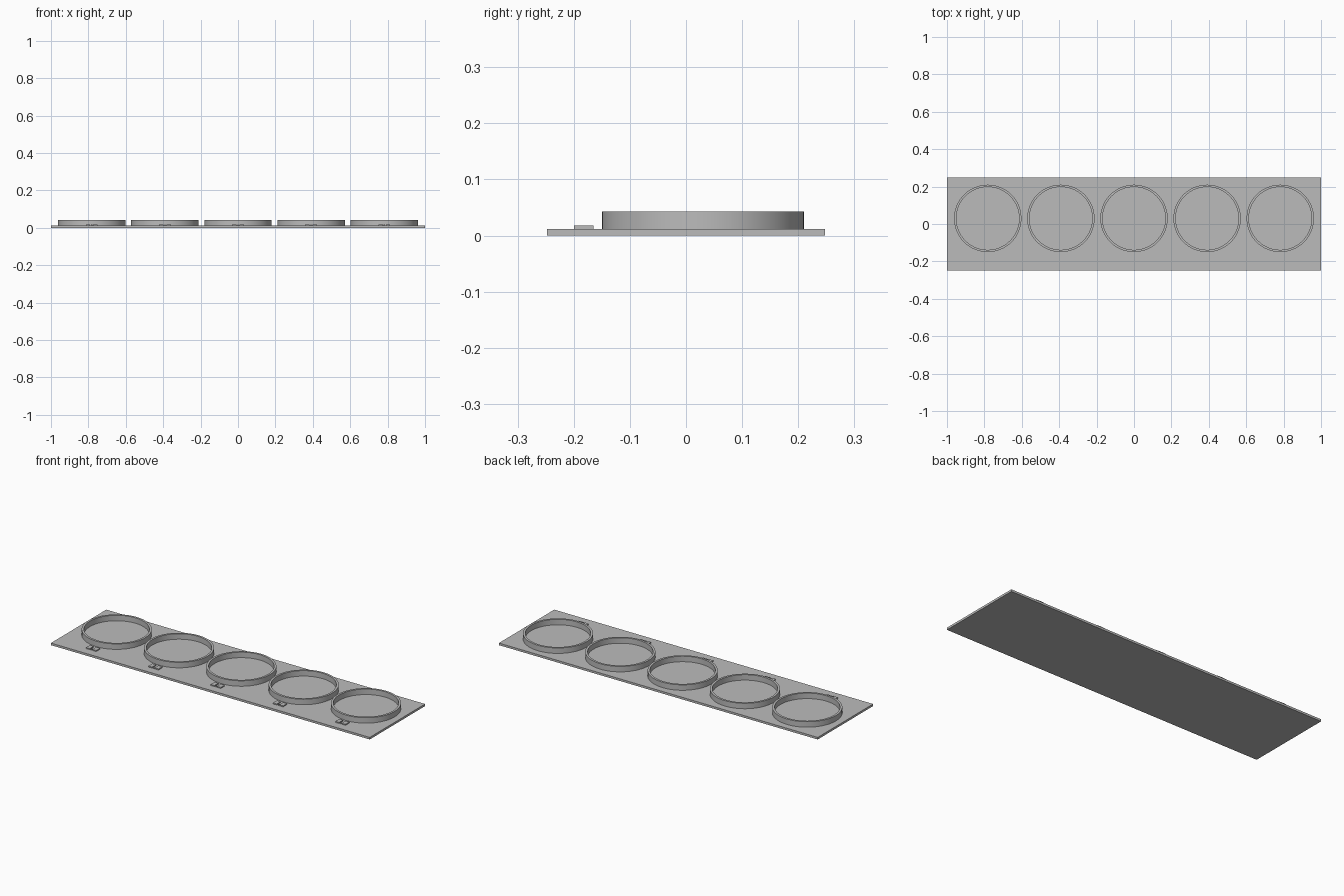
import bpy
import bmesh
from math import cos, sin, tau, radians

cube = bpy.data.objects.get("Cube")
if cube:
    bpy.data.objects.remove(cube, do_unlink=True)

# Single grey material
GREY = (0.5, 0.5, 0.5, 1)
grey = bpy.data.materials.new("plain grey")
grey.use_nodes = True
grey.diffuse_color = GREY
grey.node_tree.nodes["Principled BSDF"].inputs["Base Color"].default_value = GREY

PLATE_TOP = 0.012
RING_TOP = 0.043
MARK_TOP = 0.018
SPACING = 0.391


def finish(name, bm):
    bmesh.ops.recalc_face_normals(bm, faces=bm.faces)
    mesh = bpy.data.meshes.new(name)
    bm.to_mesh(mesh)
    bm.free()
    mesh.materials.append(grey)
    obj = bpy.data.objects.new(name, mesh)
    bpy.context.collection.objects.link(obj)
    return obj


def block(name, x, y, width, depth, bottom, top):
    bm = bmesh.new()
    bmesh.ops.create_cube(bm, size=1)
    for v in bm.verts:
        v.co.x = x + v.co.x * width
        v.co.y = y + v.co.y * depth
        v.co.z = top if v.co.z > 0 else bottom
    return finish(name, bm)


def ring(name, x, y, outer, inner, bottom, top, sides=96):
    # Rectangular section swept around a circle
    section = [(inner, bottom), (outer, bottom), (outer, top), (inner, top)]
    bm = bmesh.new()
    loops = []
    for i in range(sides):
        a = tau * i / sides
        loops.append([bm.verts.new((x + r * cos(a), y + r * sin(a), z))
                      for r, z in section])
    for i in range(sides):
        p, q = loops[i], loops[(i + 1) % sides]
        for k in range(4):
            n = (k + 1) % 4
            bm.faces.new((p[k], q[k], q[n], p[n]))
    obj = finish(name, bm)
    bpy.ops.object.select_all(action="DESELECT")
    obj.select_set(True)
    bpy.context.view_layer.objects.active = obj
    bpy.ops.object.shade_smooth_by_angle(angle=radians(30))
    return obj


# Base plate
block("base_plate", 0, 0, 2, 0.496, 0, PLATE_TOP)

# Five holder rings, each with a pair of small raised marks in front
for i in range(5):
    x = (i - 2) * SPACING
    ring(f"holder_ring_{i + 1}", x, 0.03, 0.18, 0.168, PLATE_TOP - 0.002, RING_TOP)
    for side, label in ((-1, "right"), (1, "left")):
        block(f"raised_mark_{label}_{i + 1}", x + side * 0.02, -0.182,
              0.024, 0.035, PLATE_TOP - 0.002, MARK_TOP)
    block(f"raised_dot_{i + 1}", x, -0.196, 0.006, 0.006,
          PLATE_TOP - 0.002, MARK_TOP)
